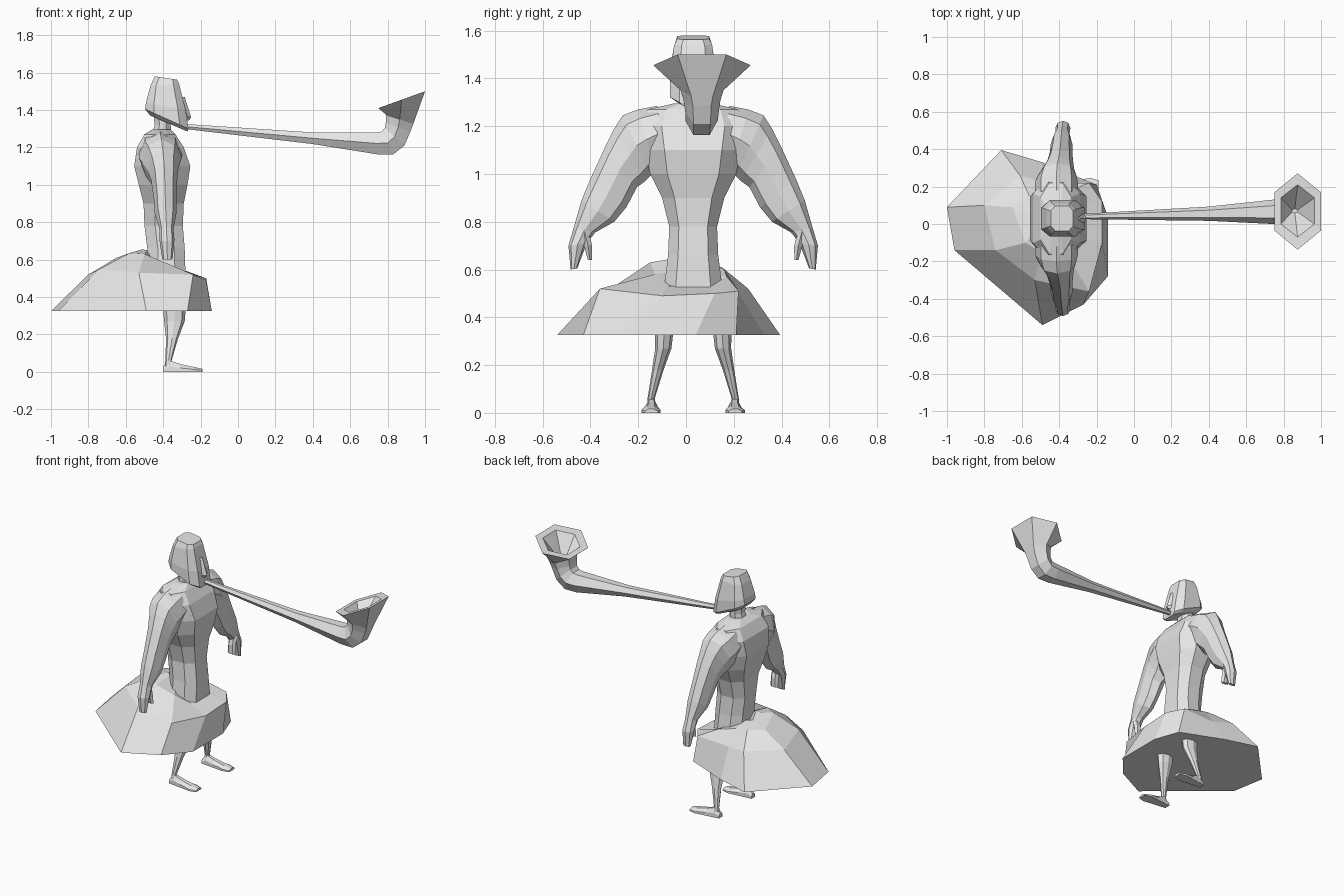
import bpy, bmesh, math
from mathutils import Vector as V

YC = 0.03  # the figure's own mirror plane

stone = bpy.data.materials.new("light_grey")
stone.diffuse_color = (0.8, 0.8, 0.8, 1)


def ring(a, b, w, n=8, flat=False):
    """Ring of n points whose first axis runs a-b and second half axis is w."""
    a, b, w = V(a), V(b), V(w)
    c, u = (a + b) / 2, (a - b) / 2
    off = math.pi / n if flat else 0
    if flat:
        u = u / math.cos(off)
    return [c + u * math.cos(off + i * math.tau / n) + w * math.sin(off + i * math.tau / n)
            for i in range(n)]


def box_ring(a, b, w, inset=.2, nose=.6):
    """Rectangle with cut corners, running a-b with half width w."""
    a, b = V(a), V(b)
    p, q = a.lerp(b, inset), a.lerp(b, 1 - inset)
    side, end = V((0, w, 0)), V((0, w * nose, 0))
    return [a - end, p - side, q - side, b - end, b + end, q + side, p + side, a + end]


def loft(name, rings):
    bm = bmesh.new()
    rows = [[bm.verts.new(p) for p in r] for r in rings]
    n = len(rows[0])
    for r, s in zip(rows, rows[1:]):
        for i in range(n):
            j = (i + 1) % n
            bm.faces.new((r[i], r[j], s[j], s[i]))
    bm.faces.new(rows[0][::-1])
    bm.faces.new(rows[-1])
    bmesh.ops.recalc_face_normals(bm, faces=bm.faces)
    me = bpy.data.meshes.new(name)
    bm.to_mesh(me)
    bm.free()
    me.materials.append(stone)
    ob = bpy.data.objects.new(name, me)
    bpy.context.collection.objects.link(ob)
    return ob


# Torso and neck: height, back x, front x, half width
body = [(.50, -.48, -.28, .125), (.66, -.485, -.285, .105), (.78, -.50, -.295, .10),
        (.90, -.505, -.29, .13), (1.0, -.53, -.27, .18), (1.1, -.555, -.255, .20),
        (1.2, -.54, -.29, .22), (1.27, -.50, -.335, .19), (1.295, -.46, -.36, .08)]
loft("torso", [box_ring((b, YC, z), (f, YC, z), w, .28, .6) for z, b, f, w in body])
loft("neck", [ring((b, YC, z), (f, YC, z), (0, .055, 0), 8, True)
              for z, b, f in ((1.27, -.46, -.355), (1.32, -.445, -.36), (1.40, -.455, -.35))])

# Head: slanted hood with cut corners, back x/z, front x/z, half width
head = [(-.47, 1.37, -.27, 1.285, .07), (-.497, 1.405, -.265, 1.30, .097),
        (-.492, 1.44, -.28, 1.40, .097), (-.468, 1.53, -.315, 1.54, .08),
        (-.445, 1.58, -.325, 1.562, .067)]
loft("head", [box_ring((b, YC, zb), (f, YC, zf), w) for b, zb, f, zf, w in head])
loft("nose", [ring((-.31, YC, 1.47), (-.285, YC, 1.47), (0, .008, 0), 4),
              ring((-.29, YC, 1.37), (-.25, YC, 1.36), (0, .025, 0), 4),
              ring((-.29, YC, 1.34), (-.262, YC, 1.345), (0, .015, 0), 4)])

# Long pipe: inner-bend point, outer-bend point, centre y, half width
pipe = [(-.28, 1.325, -.28, 1.298, .04, .014), (.4, 1.28, .4, 1.218, .055, .038),
        (.74, 1.28, .745, 1.163, .065, .065), (.77, 1.285, .83, 1.163, .065, .068),
        (.785, 1.305, .89, 1.21, .067, .07), (.79, 1.33, .922, 1.285, .067, .077),
        (.792, 1.375, .937, 1.325, .067, .09),
        (.75, 1.41, 1.0, 1.50, .067, .204), (.785, 1.42, .965, 1.485, .07, .14),
        (.845, 1.33, .875, 1.33, .07, .012)]
loft("pipe_and_bowl", [ring((xa, y, za), (xb, y, zb), (0, w, 0), 6, True)
                       for xa, za, xb, zb, y, w in pipe])

# Arms, hands, legs and feet, once per side
# Arm: outer offset/z, inner offset/z, back x, front x
arm = [(.15, 1.285, .12, 1.06, -.53, -.30), (.23, 1.27, .16, 1.02, -.53, -.30),
       (.295, 1.245, .18, .99, -.51, -.31), (.33, 1.19, .20, .97, -.485, -.32),
       (.37, 1.11, .235, .945, -.465, -.325), (.43, .98, .28, .86, -.45, -.33),
       (.467, .89, .33, .80, -.445, -.33), (.50, .775, .41, .755, -.42, -.345),
       (.522, .70, .445, .71, -.42, -.34), (.513, .60, .485, .605, -.405, -.35)]
# Leg: height, back x, front x, centre offset, half width
leg = [(.36, -.40, -.28, .12, .04), (.33, -.40, -.28, .122, .038),
       (.27, -.395, -.285, .125, .034), (.18, -.385, -.32, .148, .024),
       (.06, -.388, -.355, .176, .015), (.02, -.395, -.34, .176, .018)]
# Foot: x, centre offset, top z, half width
foot = [(-.40, .172, .03, .02), (-.365, .174, .06, .024), (-.31, .174, .042, .03),
        (-.235, .176, .026, .04), (-.19, .176, .016, .028)]
for s, side in ((-1, "right"), (1, "left")):
    def Y(d):
        return YC + s * d
    loft(side + "_arm", [ring((0.5 * (b + f), Y(o), zo), (0.5 * (b + f), Y(i), zi),
                              ((f - b) / 2, 0, 0), 8)
                         for o, zo, i, zi, b, f in arm])
    loft(side + "_thumb", [ring((-.40, Y(d), z), (-.345, Y(d), z), (0, w, 0), 6)
                           for d, z, w in ((.455, .76, .02), (.44, .70, .02), (.432, .64, .01))])
    loft(side + "_leg", [ring((b, Y(d), z), (f, Y(d), z), (0, w, 0), 8)
                         for z, b, f, d, w in leg])
    loft(side + "_foot", [[(x, Y(d) - w, 0), (x, Y(d) + w, 0), (x, Y(d) + w, h * .5),
                           (x, Y(d) + w * .4, h), (x, Y(d) - w * .4, h), (x, Y(d) - w, h * .5)]
                          for x, d, h, w in foot])

# Faceted skirt: hem, bulge and waist
hem = [(-.49, -.54), (-.27, -.43), (-.14, -.28), (-.14, .04), (-.20, .21),
       (-.49, .33), (-.71, .395), (-1.0, .09), (-.96, -.14)]
bulge = [(-.53, -.30, .53), (-.24, -.36, .52), (-.17, -.1, .49), (-.17, .12, .50),
         (-.24, .22, .51), (-.47, .22, .50), (-.61, .26, .52), (-.80, .10, .52),
         (-.74, -.14, .55)]
waist = [(-.50, -.15, .63), (-.38, -.13, .58), (-.29, -.08, .53), (-.29, .10, .53),
         (-.36, .17, .57), (-.48, .16, .60), (-.56, .15, .61), (-.65, .09, .61),
         (-.58, -.10, .635)]
core = [(-.48 + .3 * (x + .48), YC + .3 * (y - YC), z + .02) for x, y, z in waist]
loft("skirt", [[(x, y, .325) for x, y in hem], bulge, waist, core])
